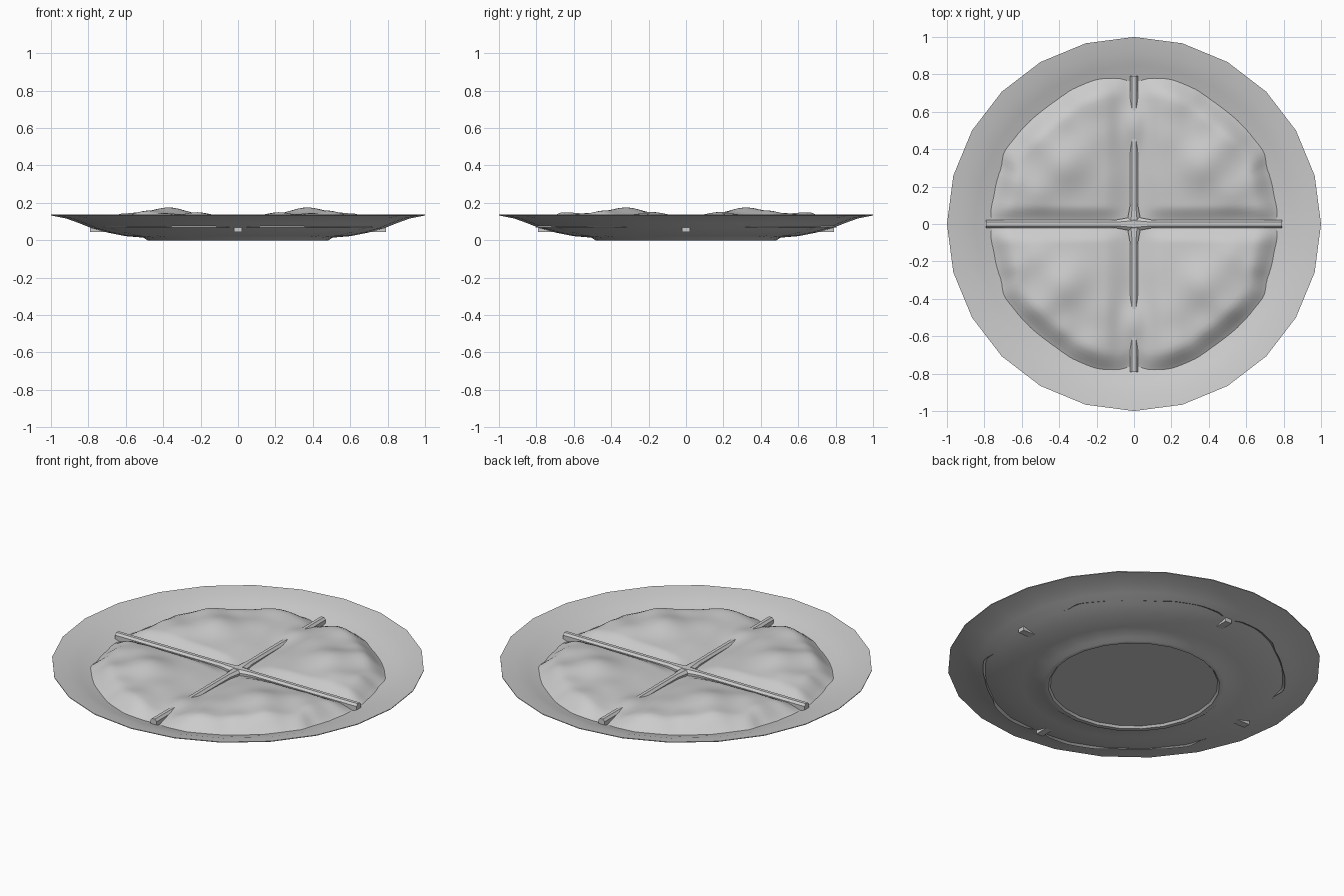
import bpy, bmesh, math
from math import sin, cos, pi, exp, hypot

old = bpy.data.objects.get("Cube")
if old:
    bpy.data.objects.remove(old, do_unlink=True)

grey = bpy.data.materials.new("light_grey")
grey.use_nodes = True
COLOUR = (0.6, 0.6, 0.6, 1)
grey.diffuse_color = COLOUR
grey.node_tree.nodes["Principled BSDF"].inputs["Base Color"].default_value = COLOUR


def make_object(name, bm, angle):
    bmesh.ops.remove_doubles(bm, verts=bm.verts, dist=1e-5)
    mesh = bpy.data.meshes.new(name)
    bm.to_mesh(mesh)
    bm.free()
    mesh.materials.append(grey)
    obj = bpy.data.objects.new(name, mesh)
    bpy.context.collection.objects.link(obj)
    bpy.ops.object.select_all(action="DESELECT")
    obj.select_set(True)
    bpy.context.view_layer.objects.active = obj
    bpy.ops.object.shade_smooth_by_angle(angle=math.radians(angle))
    return obj


# Plate: a closed profile turned around z, with a recessed foot
profile = [(0, .012), (.45, .012), (.46, 0), (.485, 0), (.505, .014), (.6, .022),
           (.7, .042), (.78, .064), (.85, .092), (.92, .117), (1, .133), (1, .137),
           (.92, .123), (.85, .101), (.78, .076), (.7, .056), (.6, .038), (.5, .03), (0, .03)]
bm = bmesh.new()
pts = [bm.verts.new((0, r, z)) for r, z in profile]
edges = [bm.edges.new(pair) for pair in zip(pts, pts[1:])]
bmesh.ops.spin(bm, geom=pts + edges, cent=(0, 0, 0), axis=(0, 0, 1),
               angle=2 * pi, steps=24)
bmesh.ops.remove_doubles(bm, verts=bm.verts, dist=1e-5)
bmesh.ops.recalc_face_normals(bm, faces=bm.faces)
make_object("plate", bm, 40)

# Food: one lumpy quarter, mirrored to four
outline = [(0, .775), (4, .785), (12, .775), (22, .785), (29, .82), (37, .81), (45, .80),
           (58, .80), (66, .82), (76, .825), (83, .815), (90, .78)]
mounds = [(.37, .32, .13, .046), (.52, .17, .09, .018), (.50, .46, .09, .022),
          (.22, .65, .09, .020), (.20, .48, .10, .014), (.64, .24, .07, .012),
          (.38, .56, .07, .012)]


def smooth(t):
    t = max(0, min(1, t))
    return t * t * (3 - 2 * t)


def outline_radius(deg):
    for (a, r), (b, s) in zip(outline, outline[1:]):
        if deg <= b:
            return r + (s - r) * smooth((deg - a) / (b - a))
    return outline[-1][1]


def food_height(x, y, edge):
    rise = .4 + .6 * smooth(x / .16) * smooth(y / .10)
    centre = smooth(hypot(x, y) / .3)
    ridge = .028 * exp(-((y - .53) / .11) ** 2 - (x / .06) ** 2)
    lumps = sum(h * exp(-((x - a) ** 2 + (y - b) ** 2) / w ** 2) for a, b, w, h in mounds)
    top = .072 + (.035 + .022 * centre) * rise + ridge + lumps * smooth(x / .14) * smooth(y / .1)
    return .068 + (top - .068) * smooth(edge / .13) ** .7


bm = bmesh.new()
RINGS, STEPS = 34, 48
rows = []
for i in range(RINGS + 1):
    row = []
    for j in range(STEPS + 1):
        angle = pi / 2 * j / STEPS
        limit = outline_radius(math.degrees(angle))
        r = limit * i / RINGS
        x, y = r * cos(angle), r * sin(angle)
        row.append(bm.verts.new((x, y, food_height(x, y, limit - r))))
    rows.append(row)
for a, b in zip(rows, rows[1:]):
    for j in range(STEPS):
        bm.faces.new((a[j], b[j], b[j + 1], a[j + 1]))
food = make_object("food", bm, 60)
mirror = food.modifiers.new("four_quarters", "MIRROR")
mirror.use_axis = (True, True, False)
mirror.use_clip = True


# Dividers: gabled bars crossing the plate, flared at the middle
def divider(name, along_x, top):
    bm = bmesh.new()
    section = [(1, .045), (1, top - .012), (.45, top), (-.45, top), (-1, top - .012), (-1, .045)]
    stations = [(-.79, .021), (-.1, .021), (0, .04), (.1, .021), (.79, .021)]
    loops = []
    for s, half in stations:
        loops.append([bm.verts.new((s, w * half, z) if along_x else (-w * half, s, z))
                      for w, z in section])
    for a, b in zip(loops, loops[1:]):
        for k in range(len(section)):
            n = (k + 1) % len(section)
            bm.faces.new((a[k], b[k], b[n], a[n]))
    bm.faces.new(loops[0])
    bm.faces.new(loops[-1][::-1])
    bmesh.ops.recalc_face_normals(bm, faces=bm.faces)
    make_object(name, bm, 30)


divider("long_divider", True, .114)
divider("cross_divider", False, .112)
